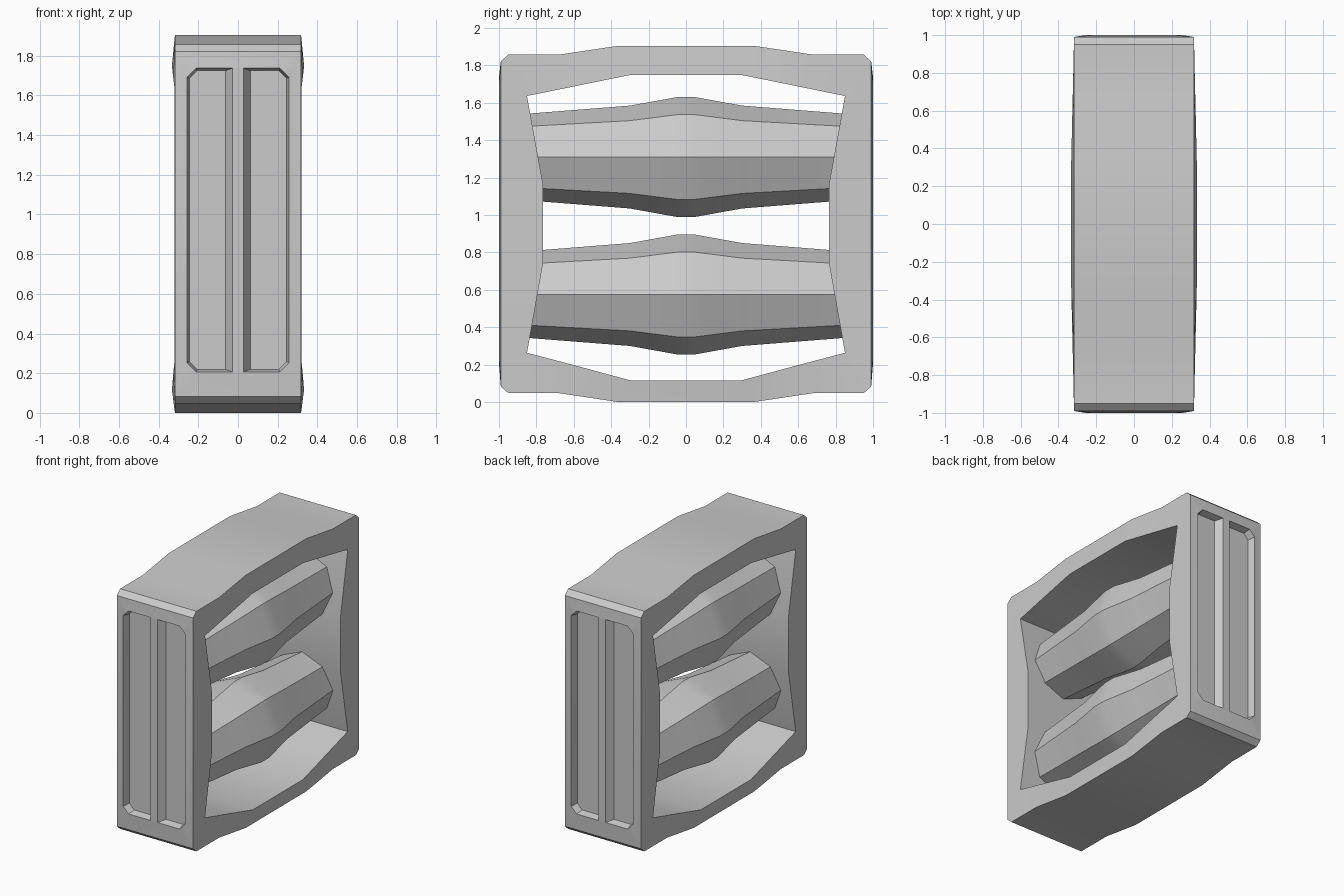
import bpy, bmesh, math

cube = bpy.data.objects.get("Cube")
if cube:
    bpy.data.objects.remove(cube, do_unlink=True)

grey = bpy.data.materials.new("plain_grey")
grey.use_nodes = True
colour = (0.6, 0.6, 0.6, 1)
grey.diffuse_color = colour
grey.node_tree.nodes["Principled BSDF"].inputs["Base Color"].default_value = colour

MID_Z = 0.9525      # centre height of the frame
HALF_X = 0.318      # half width of the frame's outer rim
FRONT_Y = 0.99      # outer face of the uprights


def ring(bm, points):
    return [bm.verts.new(p) for p in points]


def bridge(bm, a, b, skip=()):
    n = len(a)
    for i in range(n):
        if i not in skip:
            j = (i + 1) % n
            bm.faces.new((a[i], a[j], b[j], b[i]))


def finish(bm, name):
    bmesh.ops.remove_doubles(bm, verts=bm.verts, dist=0.0001)
    bmesh.ops.recalc_face_normals(bm, faces=bm.faces)
    mesh = bpy.data.meshes.new(name)
    bm.to_mesh(mesh)
    bm.free()
    mesh.materials.append(grey)
    obj = bpy.data.objects.new(name, mesh)
    bpy.context.collection.objects.link(obj)
    bpy.ops.object.select_all(action="DESELECT")
    obj.select_set(True)
    bpy.context.view_layer.objects.active = obj
    bpy.ops.object.shade_smooth_by_angle(angle=math.radians(30))
    return obj


# Quarter of the frame: outer (y, z), inner (y, z), inner half width, extra depth of lower opening
QUARTER = [
    ((0.36, 0.9525), (0.30, 0.796), 0.333, 0.04),
    ((0.68, 0.905), (0.57, 0.741), 0.327, 0.022),
    ((0.95, 0.905), (0.85, 0.684), 0.32, 0.005),
    ((FRONT_Y, 0.87), (0.85, 0.684), 0.32, 0.005),
    ((FRONT_Y, 0.214), (0.765, 0.214), 0.32, 0),
]


def frame_loops(side):
    outer, inner = [], []
    for sy, sz in ((1, 1), (1, -1), (-1, -1), (-1, 1)):
        for (oy, oz), (iy, iz), w, low in (QUARTER if sy == sz else QUARTER[::-1]):
            drop = low if sz < 0 else 0
            outer.append((side * HALF_X, sy * oy, MID_Z + sz * oz))
            inner.append((side * w, sy * iy, MID_Z + sz * (iz + drop)))
    return outer, inner


# Ring-shaped frame with its end faces left open for the panels
bm = bmesh.new()
(lo, li), (ro, ri) = [[ring(bm, loop) for loop in frame_loops(s)] for s in (-1, 1)]
ends = [i for i in range(len(lo))
        if abs(lo[i].co.y) > 0.989 and abs(lo[(i + 1) % len(lo)].co.y) > 0.989]
bridge(bm, lo, ro, ends)
bridge(bm, li, ri)
bridge(bm, lo, li)
bridge(bm, ro, ri)


def clipped_rect(hx, hz, clip, y, z):
    pts = []
    for sx, sz in ((1, 1), (1, -1), (-1, -1), (-1, 1)):
        pair = [(sx * (hx - clip), y, z + sz * hz), (sx * hx, y, z + sz * (hz - clip))]
        pts += pair if sx == sz else pair[::-1]
    return pts


# Slightly domed end faces, each with a clipped-corner recess
PANEL_Z = 0.972
for s in (-1, 1):
    edge = ring(bm, clipped_rect(HALF_X, 0.87, 0, s * FRONT_Y, MID_Z))
    rim = ring(bm, clipped_rect(0.257, 0.765, 0.045, s, PANEL_Z))
    floor = ring(bm, clipped_rect(0.245, 0.753, 0.04, s * 0.945, PANEL_Z))
    bridge(bm, edge, rim)
    bridge(bm, rim, floor)
    bm.faces.new(floor)
finish(bm, "frame")

# Tapered upright divider in the middle of each recess
for s, label in ((-1, "front"), (1, "back")):
    bm = bmesh.new()
    section = ((-0.065, 0.94), (-0.028, 1), (0.028, 1), (0.065, 0.94))
    low, high = [ring(bm, [(x, s * y, PANEL_Z + sz * 0.765) for x, y in section])
                 for sz in (-1, 1)]
    bridge(bm, low, high)
    bm.faces.new(low)
    bm.faces.new(high)
    finish(bm, label + "_panel_divider")

# Two eight-sided bars, swollen in the middle
HALF_BAR = [(0.05, 0.32), (0.30, 0.275), (0.87, 0.23)]
STATIONS = [(-y, r) for y, r in HALF_BAR[::-1]] + HALF_BAR
for z, label in ((0.575, "lower_bar"), (1.31, "upper_bar")):
    bm = bmesh.new()
    rings = []
    for y, r in STATIONS:
        angles = [k * math.pi / 4 for k in range(8)]
        rings.append(ring(bm, [(r * math.cos(a), y, z + r * math.sin(a)) for a in angles]))
    for a, b in zip(rings, rings[1:]):
        bridge(bm, a, b)
    bm.faces.new(rings[0])
    bm.faces.new(rings[-1])
    finish(bm, label)
